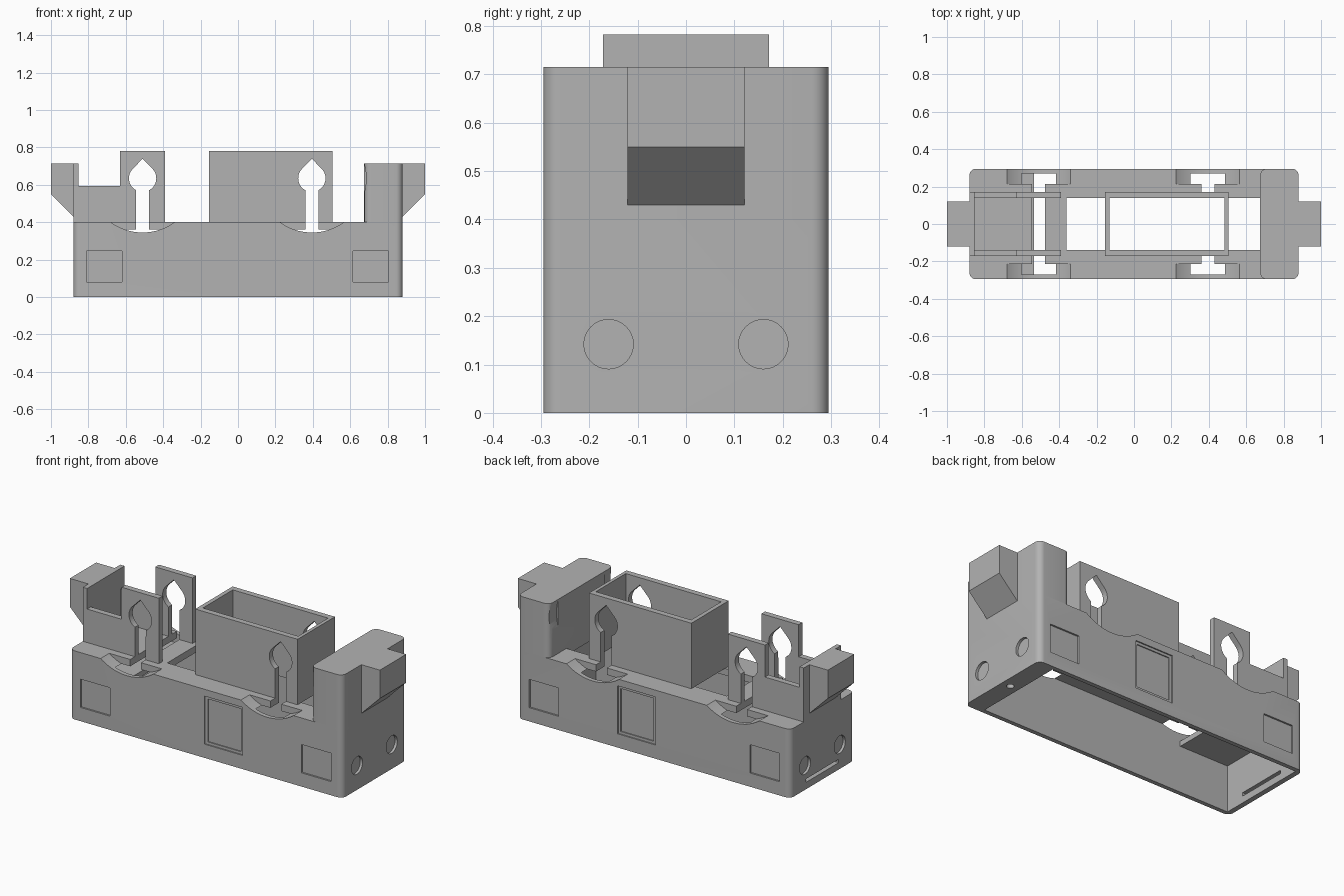
import bpy, bmesh, math
from mathutils import Vector

if "Cube" in bpy.data.objects:
    bpy.data.objects.remove(bpy.data.objects["Cube"], do_unlink=True)

grey = bpy.data.materials.new("plain grey")
grey.use_nodes = True
colour = (0.45, 0.45, 0.45, 1)
grey.diffuse_color = colour
grey.node_tree.nodes["Principled BSDF"].inputs["Base Color"].default_value = colour


def prism(name, points, axis, lo, hi):
    """Extrude a 2D outline along x (y,z), y (x,z) or z (x,y)."""
    place = {"x": lambda p, d: (d, p[0], p[1]),
             "y": lambda p, d: (p[0], d, p[1]),
             "z": lambda p, d: (p[0], p[1], d)}[axis]
    bm = bmesh.new()
    face = bm.faces.new([bm.verts.new(place(p, lo)) for p in points])
    grown = bmesh.ops.extrude_face_region(bm, geom=[face])["geom"]
    shift = Vector(place((0, 0), hi - lo))
    bmesh.ops.translate(bm, vec=shift, verts=[v for v in grown if isinstance(v, bmesh.types.BMVert)])
    bmesh.ops.recalc_face_normals(bm, faces=bm.faces)
    mesh = bpy.data.meshes.new(name)
    bm.to_mesh(mesh)
    bm.free()
    mesh.materials.append(grey)
    obj = bpy.data.objects.new(name, mesh)
    bpy.context.collection.objects.link(obj)
    return obj


def box(name, x0, x1, y0, y1, z0, z1):
    return prism(name, [(x0, y0), (x1, y0), (x1, y1), (x0, y1)], "z", z0, z1)


def arc(cx, cy, r, a0, a1, n):
    return [(cx + r * math.cos(math.radians(a0 + (a1 - a0) * i / n)),
             cy + r * math.sin(math.radians(a0 + (a1 - a0) * i / n))) for i in range(n + 1)]


def disc(name, cx, cy, r, axis, lo, hi, n=32):
    return prism(name, arc(cx, cy, r, 0, 360, n)[:-1], axis, lo, hi)


def rounded(name, x0, x1, y, z0, z1, r=0.035):
    pts = (arc(x1 - r, y - r, r, 0, 90, 8) + arc(x0 + r, y - r, r, 90, 180, 8)
           + arc(x0 + r, r - y, r, 180, 270, 8) + arc(x1 - r, r - y, r, 270, 360, 8))
    return prism(name, pts, "z", z0, z1)


def cut(obj, cutters):
    for c in cutters:
        mod = obj.modifiers.new("cut", "BOOLEAN")
        mod.operation, mod.solver, mod.object = "DIFFERENCE", "EXACT", c
    bpy.context.view_layer.update()
    graph = bpy.context.evaluated_depsgraph_get()
    mesh = bpy.data.meshes.new_from_object(obj.evaluated_get(graph))
    obj.modifiers.clear()
    obj.data = mesh


AXLES = (-0.51, 0.395)
AXLE_Z = 0.635
W = 0.295

# Cutters for axle keyholes and wheel clearance
keyholes, wheels = [], []
for ax in AXLES:
    outline = [(ax + 0.035, 0.31)] + arc(ax, AXLE_Z, 0.073, -61, 45, 12)
    outline += [(ax, AXLE_Z + 0.104)] + arc(ax, AXLE_Z, 0.073, 135, 241, 12) + [(ax - 0.035, 0.31)]
    keyholes.append(prism("keyhole_cutter", outline, "y", -0.216, 0.216))
    for lo, hi in ((-0.4, -0.215), (0.215, 0.4)):
        wheels.append(disc("wheel_cutter", ax, AXLE_Z, 0.29, "y", lo, hi, 96))

# Cutters for the hollow, top opening, end slot and bottom hole
hollow = [box("hollow_cutter", -0.85, 0.77, -0.27, 0.27, -0.1, 0.36),
          box("opening_cutter", -0.36, 0.675, -0.138, 0.138, 0.3, 0.5),
          box("end_slot_cutter", -1, -0.8, -0.15, 0.15, 0.04, 0.06),
          disc("bottom_hole_cutter", 0.825, 0, 0.02, "z", -0.1, 0.1, 20)]

# Cutters for shallow side panels and round end pockets
panels = []
for s in (-1, 1):
    for x0, x1, z0, z1, depth in ((-0.81, -0.62, 0.08, 0.245, 0.01), (0.615, 0.805, 0.08, 0.245, 0.01),
                                  (-0.01, 0.235, 0.08, 0.36, 0.007), (0.007, 0.22, 0.095, 0.345, 0.013)):
        y0, y1 = sorted((s * (W - depth), s * (W + 0.1)))
        panels.append(box("panel_cutter", x0, x1, y0, y1, z0, z1))
    for y in (-0.16, 0.16):
        lo, hi = sorted((s * 0.865, s * 1.0))
        panels.append(disc("pocket_cutter", y, 0.142, 0.051, "x", lo, hi))

# Hollow lower body
body = rounded("lower_body", -0.88, 0.88, W, 0, 0.40)
cut(body, hollow + panels + keyholes + wheels)

# Inner shelf under the small end
shelf = box("inner_shelf", -0.855, -0.535, -0.275, 0.275, 0.27, 0.30)

# Tall end block with wheel clearance
block = rounded("end_block", 0.675, 0.88, W, 0.40, 0.715)
cut(block, wheels)

# Open central housing
housing = box("central_housing", -0.155, 0.505, -0.172, 0.172, 0.40, 0.782)
well = box("well_cutter", -0.13, 0.485, -0.138, 0.138, 0.3, 0.9)
cut(housing, [well, keyholes[1]])

# Pair of stepped axle plates
step = [(-0.87, 0.40), (-0.39, 0.40), (-0.39, 0.782), (-0.63, 0.782), (-0.63, 0.595), (-0.87, 0.595)]
plates = []
for name, lo, hi in (("right_axle_plate", -0.172, -0.138), ("left_axle_plate", 0.138, 0.172)):
    plate = prism(name, step, "y", lo, hi)
    cut(plate, [keyholes[0]])
    plates.append(plate)

# Small end wall and the two chamfered coupling lugs
wall = box("end_wall", -0.88, -0.853, -0.172, 0.172, 0.40, 0.715)
for name, s in (("left_coupling_lug", 1), ("right_coupling_lug", -1)):
    prism(name, [(s * 0.87, 0.42), (s * 0.88, 0.43), (s, 0.55), (s, 0.715), (s * 0.87, 0.715)],
          "y", -0.121, 0.121)

# Remove cutters, smooth curved surfaces
for o in list(bpy.context.scene.objects):
    if o.name.split(".")[0].endswith("_cutter"):
        bpy.data.objects.remove(o, do_unlink=True)
bpy.ops.object.select_all(action="DESELECT")
for o in (body, block, housing, *plates):
    o.select_set(True)
bpy.context.view_layer.objects.active = body
bpy.ops.object.shade_smooth_by_angle(angle=math.radians(30))
